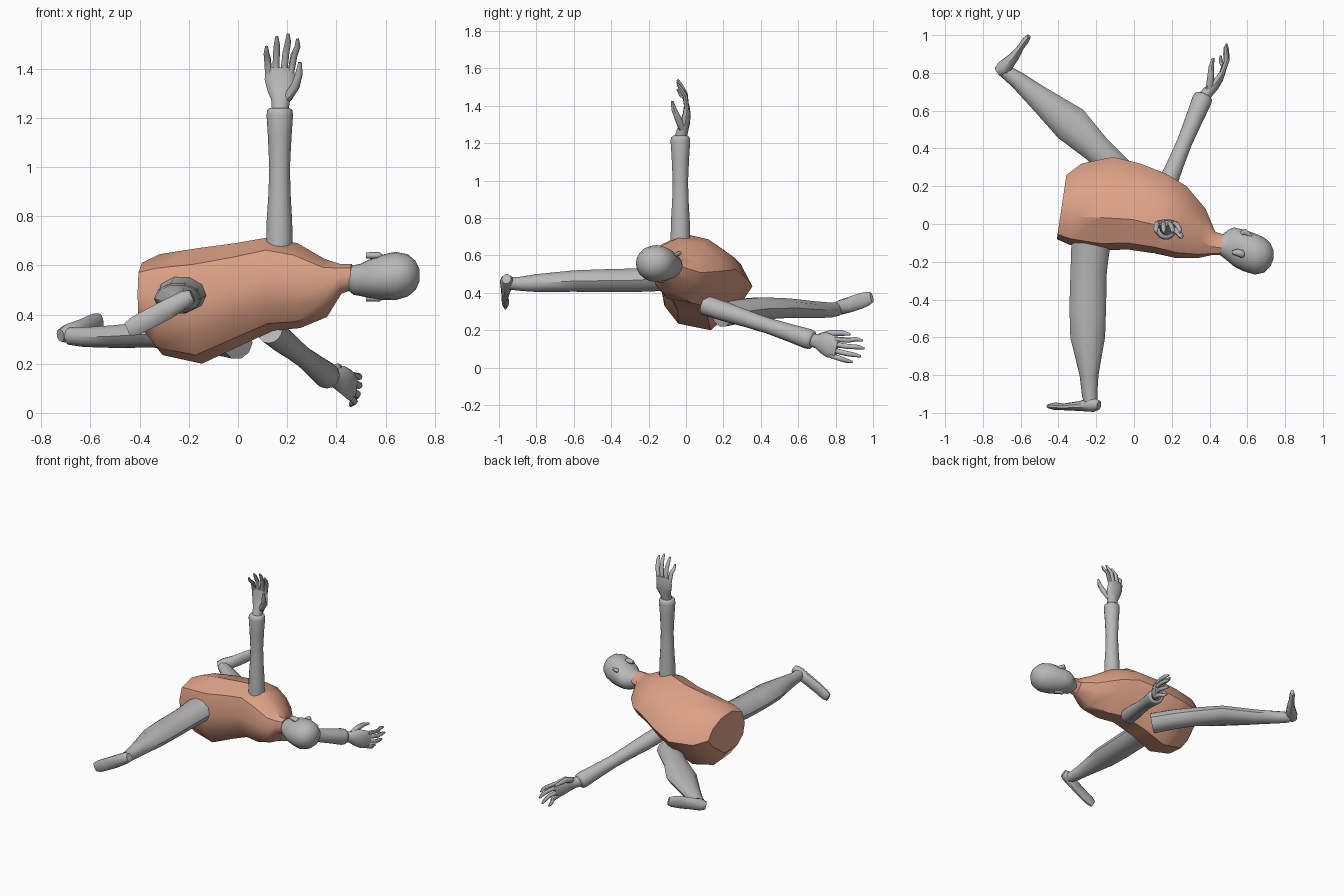
import bpy, bmesh, math
from mathutils import Vector as V


def material(name, rgb):
    m = bpy.data.materials.new(name)
    m.diffuse_color = (*rgb, 1)
    return m


GREY = material("grey", (0.48, 0.48, 0.48))
TAN = material("tan", (0.73, 0.36, 0.24))


def skin(bm, rings):
    """Join rings of points into a closed skin."""
    rows = [[bm.verts.new(p) for p in r] for r in rings]
    n = len(rows[0])
    for a, b in zip(rows, rows[1:]):
        for i in range(n):
            j = (i + 1) % n
            bm.faces.new((a[i], a[j], b[j], b[i]))
    bm.faces.new(rows[0][::-1])
    bm.faces.new(rows[-1])


def tube(bm, secs, side, n=10):
    """Loft along a path; each section is (x, y, z, radius along side, other radius)."""
    c = [V(s[:3]) for s in secs]
    rings = []
    for i, s in enumerate(secs):
        t = (c[min(i + 1, len(c) - 1)] - c[max(i - 1, 0)]).normalized()
        a = (V(side) - t * t.dot(V(side))).normalized()
        b = t.cross(a)
        rings.append([c[i] + a * s[3] * math.cos(k * math.tau / n)
                      + b * s[4] * math.sin(k * math.tau / n) for k in range(n)])
    skin(bm, rings)


def finish(name, bm, mat, angle=40):
    bmesh.ops.recalc_face_normals(bm, faces=bm.faces)
    me = bpy.data.meshes.new(name)
    bm.to_mesh(me)
    bm.free()
    me.materials.append(mat)
    ob = bpy.data.objects.new(name, me)
    bpy.context.collection.objects.link(ob)
    bpy.ops.object.select_all(action='DESELECT')
    bpy.context.view_layer.objects.active = ob
    ob.select_set(True)
    bpy.ops.object.shade_smooth_by_angle(angle=math.radians(angle))
    return ob


def box_rings(secs, shape, shear):
    """Rings across x; each section is (x, ymin, ymax, zmin, zmax)."""
    return [[(x + shear * v * (y1 - y0) / 2, (y0 + y1) / 2 + v * (y1 - y0) / 2,
              (z0 + z1) / 2 + w * (z1 - z0) / 2) for v, w in shape]
            for x, y0, y1, z0, z1 in secs]


# Torso: one faceted section scaled along the body
section = [(-.3, 1), (.3, .85), (.75, .5), (1, 0), (.75, -.4), (.1, -1),
           (-.6, -.85), (-.9, -.45), (-1, .1), (-.85, .72)]
torso = [(-.383, -.08, .26, .33, .61), (-.31, -.11, .32, .235, .645),
         (-.15, -.14, .355, .2, .67), (0, -.135, .32, .27, .69),
         (.14, -.155, .265, .335, .715), (.25, -.18, .2, .345, .69),
         (.36, -.18, .08, .39, .625), (.42, -.165, -.04, .485, .605),
         (.465, -.165, -.055, .5, .605)]
bm = bmesh.new()
skin(bm, box_rings(torso, section, .15))
finish("torso", bm, TAN, 35)

# Head: smooth oval sections from neck to crown, with nose, ears and brows
oval = [(math.cos(k * math.tau / 20), math.sin(k * math.tau / 20)) for k in range(20)]
head = [(.44, -.155, -.06, .505, .595), (.47, -.175, -.055, .48, .6),
        (.5, -.2, -.03, .475, .607), (.53, -.225, -.018, .467, .622),
        (.58, -.25, -.03, .46, .642), (.64, -.268, -.05, .458, .655),
        (.69, -.257, -.072, .473, .645), (.722, -.225, -.1, .5, .618),
        (.738, -.185, -.14, .535, .585)]
bm = bmesh.new()
skin(bm, box_rings(head, oval, 0))
tube(bm, [(.62, -.065, .6, .008, .01), (.585, -.04, .61, .013, .018),
          (.57, -.05, .605, .012, .012)], (0, -.5, .87), 8)
for y, z in ((-.15, .64), (-.125, .466)):
    tube(bm, [(.52, y, z, .012, .01), (.545, y, z, .014, .018),
              (.575, y - .01, z, .014, .02), (.585, y - .01, z, .006, .012)], (0, 0, 1), 8)
finish("head", bm, GREY, 60)


# Arms with hands
def arm(name, start, wrist, u, s):
    bm = bmesh.new()
    p, w = V(start), V(wrist)
    profile = [(0, .054), (.2, .052), (.4, .045), (.58, .042),
               (.8, .048), (.95, .054), (.985, .051), (1, .04)]
    tube(bm, [(*p.lerp(w, f), r, r) for f, r in profile], s, 14)
    u = V(u).normalized()
    s = (V(s) - u * u.dot(V(s))).normalized()
    n = -u.cross(s)

    def piece(secs, sides):   # sections in hand space: along, thumbward, palmward
        tube(bm, [(*(w + u * a + s * b + n * c), r, q) for a, b, c, r, q in secs], s, sides)

    # palm
    piece([(-.02, 0, 0, .034, .034), (.03, .003, -.012, .038, .03),
           (.07, .008, -.026, .058, .026), (.12, 0, -.034, .062, .021),
           (.165, 0, -.034, .056, .014)], 12)
    # fingers
    for b0, b1, tip in ((-.046, -.054, .25), (-.016, -.012, .29),
                        (.016, .034, .3), (.044, .072, .28)):
        m = (.15 + tip) / 2
        piece([(.14, b0, -.035, .014, .013), (m, (b0 + b1) / 2, -.026, .014, .013),
               (tip - .03, b1, -.002, .012, .011), (tip, b1, .016, .006, .006)], 8)
    # thumb
    piece([(.04, .03, -.01, .02, .02), (.09, .064, .012, .018, .018),
           (.14, .078, .034, .015, .014), (.185, .082, .044, .007, .007)], 8)
    finish(name, bm, GREY, 45)


arm("raised_arm", (.168, -.03, .66), (.17, -.03, 1.24), (0, 0, 1), (1, 0, 0))
arm("lowered_arm", (.13, .1, .335), (.37, .68, .145), (.43, .86, -.25), (0, 0, 1))


# Legs with feet
def leg(name, shank, side, foot, foot_side):
    bm = bmesh.new()
    tube(bm, shank, side, 10)
    tube(bm, foot, foot_side, 10)
    finish(name, bm, GREY, 40)


leg("front_leg",
    [(-.225, -.06, .485, .105, .076), (-.24, -.25, .468, .096, .066),
     (-.245, -.44, .465, .097, .064), (-.245, -.6, .463, .092, .06),
     (-.238, -.8, .452, .05, .05), (-.235, -.9, .448, .041, .038),
     (-.225, -.97, .455, .036, .034)], (1, 0, 0),
    [(-.185, -.96, .475, .025, .028), (-.215, -.955, .462, .04, .038),
     (-.29, -.964, .42, .026, .042), (-.37, -.968, .378, .018, .042),
     (-.42, -.965, .352, .02, .04), (-.45, -.965, .338, .012, .03)], (0, 1, 0))
leg("back_leg",
    [(0, .19, .285, .08, .068), (-.1, .3, .305, .077, .066),
     (-.2, .4, .317, .077, .062), (-.335, .53, .318, .1, .055),
     (-.5, .665, .31, .066, .048), (-.62, .765, .308, .045, .042),
     (-.685, .81, .312, .036, .036)], (.7, .7, 0),
    [(-.722, .805, .315, .026, .028), (-.69, .825, .322, .04, .042),
     (-.635, .885, .34, .042, .027), (-.6, .935, .357, .042, .018),
     (-.575, .97, .368, .038, .019), (-.557, .993, .376, .028, .012)], (0, 0, 1))
